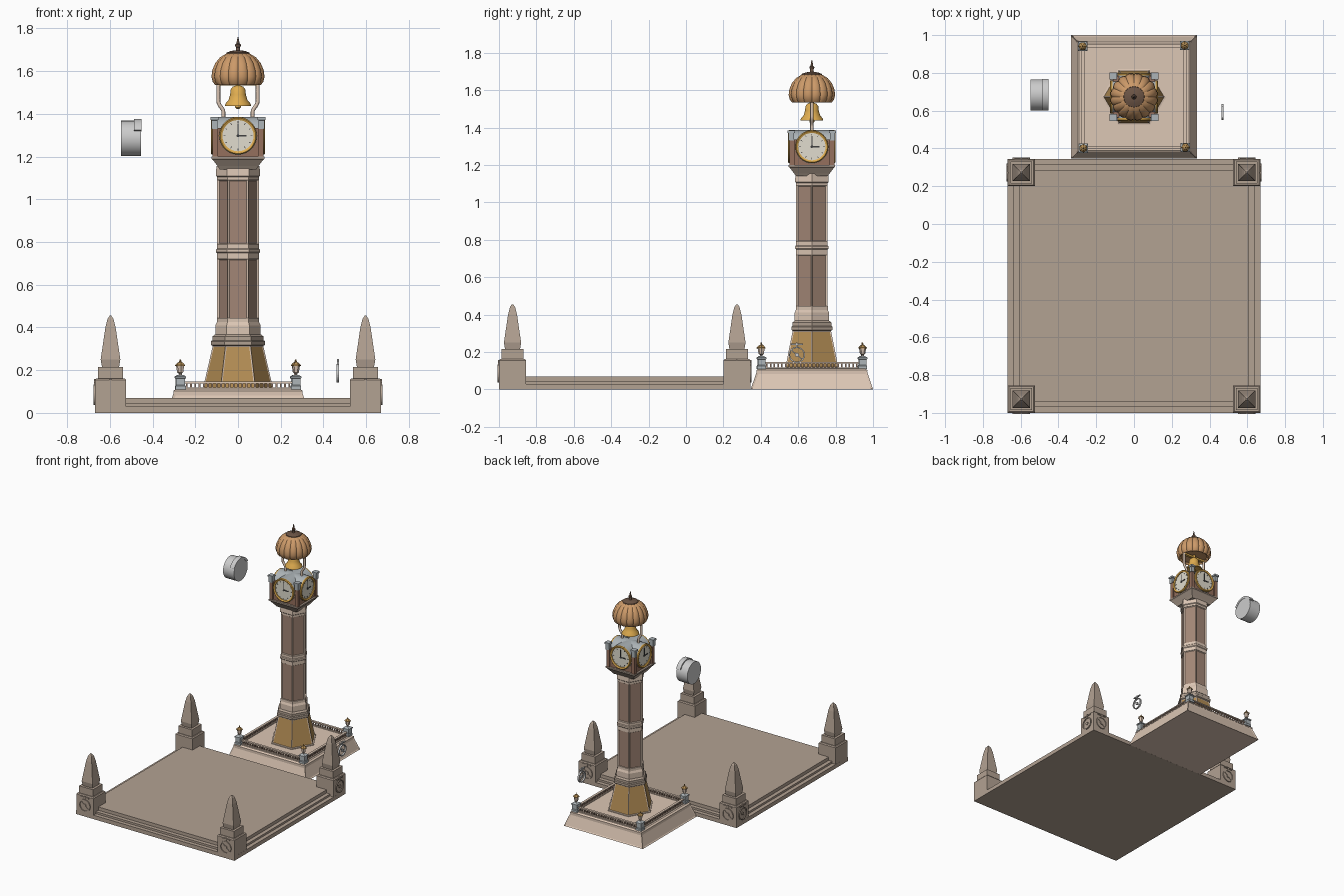
import bpy, bmesh, math
from mathutils import Matrix, Vector

if "Cube" in bpy.data.objects:
    bpy.data.objects.remove(bpy.data.objects["Cube"])

I = Matrix.Identity(4)
TY = 0.673                     # tower centre in y


def mat(name, r, g, b):
    m = bpy.data.materials.new(name)
    m.diffuse_color = (r, g, b, 1)
    m.use_nodes = True
    m.node_tree.nodes["Principled BSDF"].inputs["Base Color"].default_value = m.diffuse_color
    return m


STONE = mat("stone", .45, .36, .29)
CREAM = mat("cream", .72, .57, .46)
PANEL = mat("panel_brown", .36, .24, .18)
WOOD = mat("ochre", .46, .27, .09)
BROWN = mat("head_brown", .30, .16, .11)
GOLD = mat("gold", .75, .42, .08)
COPPER = mat("copper", .60, .32, .14)
DIAL = mat("dial", .75, .72, .62)
DARK = mat("dark", .05, .05, .05)
CAP = mat("cap_brown", .15, .09, .06)
SLATE = mat("pale_slate", .42, .46, .48)


def finish(name, bm, mats, M=I, smooth=False):
    bmesh.ops.recalc_face_normals(bm, faces=bm.faces)
    bm.transform(M)
    me = bpy.data.meshes.new(name)
    bm.to_mesh(me)
    bm.free()
    for m in mats:
        if m:
            me.materials.append(m)
    ob = bpy.data.objects.new(name, me)
    bpy.context.collection.objects.link(ob)
    if smooth:
        bpy.ops.object.select_all(action='DESELECT')
        bpy.context.view_layer.objects.active = ob
        ob.select_set(True)
        bpy.ops.object.shade_smooth_by_angle(angle=math.radians(35))
    return ob


def boxes(name, items, m=None, M=I):
    """Several (centre, size) boxes in one mesh."""
    bm = bmesh.new()
    for c, s in items:
        bmesh.ops.create_cube(bm, size=1, matrix=Matrix.Translation(c) @ Matrix.Diagonal((*s, 1)))
    return finish(name, bm, [m], M)


def loft(name, prof, n, m=None, M=I, smooth=False, rot=0.0, panel=None, lobes=None, closed=False):
    """Stack of n-gons from (radius, z); panel=(inset, depth, material) recesses the sides."""
    bm = bmesh.new()
    rings = []
    for r, z in prof:
        ring = []
        for i in range(n):
            a = rot + 2 * math.pi * i / n
            k = r * (lobes(a) if lobes else 1)
            ring.append(bm.verts.new((k * math.cos(a), k * math.sin(a), z)))
        rings.append(ring)
    sides = []
    pairs = list(zip(rings, rings[1:])) + ([(rings[-1], rings[0])] if closed else [])
    for a, b in pairs:
        for i in range(n):
            j = (i + 1) % n
            sides.append(bm.faces.new((a[i], a[j], b[j], b[i])))
    if not closed:
        bm.faces.new(rings[0][::-1])
        bm.faces.new(rings[-1])
    mats = [m]
    if panel:
        bmesh.ops.recalc_face_normals(bm, faces=bm.faces)
        bmesh.ops.inset_individual(bm, faces=sides, thickness=panel[0], depth=-panel[1])
        mats.append(panel[2])
        for f in sides:
            f.material_index = 1
    return finish(name, bm, mats, M, smooth)


def square(name, prof, m, M=I, **kw):
    """Square loft, where prof holds half-widths."""
    return loft(name, [(h * math.sqrt(2), z) for h, z in prof], 4, m, M, rot=math.pi / 4, **kw)


def at(x, y, z=0):
    return Matrix.Translation((x, y, z))


def turn(a):
    return Matrix.Rotation(a, 4, 'Z')


FACE = Matrix.Rotation(math.pi / 2, 4, 'X')      # local z -> -y


def emblem(name, M, r, m=None):
    """Ring with a hub, slanted bar, and a stem with crossbar; faces -y."""
    loft(name + "_ring", [(r, -.006), (r, .006), (r * .84, .006), (r * .84, -.006)], 32, m, M @ FACE, closed=True)
    loft(name + "_hub", [(r * .25, -.005), (r * .25, .006)], 16, m, M @ FACE)
    boxes(name + "_bar", [((0, 0, 0), (r * 1.8, .006, .006))], m, M @ Matrix.Rotation(.7, 4, 'Y'))
    boxes(name + "_cross", [((0, 0, r * 1.25), (.008, .01, r * .6)),
                            ((0, 0, r * 1.32), (r * 1.5, .01, .008))], m, M)


# stepped platform
boxes("platform", [((0, -.3275, .015), (1.34, 1.345, .03)),
                   ((0, -.3275, .0225), (1.28, 1.285, .045)),
                   ((0, -.3275, .035), (1.22, 1.225, .07))], STONE)

# corner posts with obelisks
for sx in (-1, 1):
    for sy, y in ((-1, -.9275), (1, .2725)):
        P = at(sx * .597, y)
        square("post", [(.0725, 0), (.0725, .155), (.066, .162), (.058, .162), (.058, .215)], STONE, P)
        square("obelisk", [(.04, .215), (.046, .25), (.024, .4), (.014, .44), (.004, .455)], STONE, P)
        emblem("post_emblem_y", P @ turn(0 if sy < 0 else math.pi) @ at(0, -.073, .085), .047, STONE)
        if sy > 0:
            emblem("post_emblem_x", P @ turn(sx * math.pi / 2) @ at(0, -.073, .085), .047, STONE)

# tower terrace
T = at(0, TY)
S = T @ Matrix.Diagonal((1.02, 1, 1, 1))
square("terrace", [(.3275, 0), (.295, .095)], CREAM, S, panel=(.015, .004, CREAM))
square("terrace_top", [(.297, .095), (.297, .103), (.285, .112)], CREAM, S)

# balustrade and lamps
for k in range(4):
    R = T @ turn(k * math.pi / 2)
    boxes("balustrade_rail", [((0, -.268, .142), (.52, .018, .008)),
                              ((0, -.268, .115), (.52, .018, .006))], CREAM, R)
    boxes("balusters", [((-.24 + i * .02, -.268, .128), (.008, .008, .022)) for i in range(25)], PANEL, R)
    L = R @ at(.272, -.268)
    square("lamp_pedestal", [(.024, .11), (.024, .125), (.02, .13), (.02, .16), (.025, .163), (.025, .17),
                             (.012, .178)], SLATE, L)
    loft("lamp_lantern", [(.005, .175), (.006, .185), (.013, .19), (.018, .22)], 6, CREAM, L)
    loft("lamp_cap", [(.023, .22), (.023, .224), (.01, .236), (.004, .238), (.002, .25)], 6, WOOD, L)

# flared hexagonal foot
loft("foot_panels", [(.165, .11), (.118, .315)], 6, CREAM, T, panel=(.009, .003, WOOD))
loft("foot_sill", [(.17, .108), (.17, .118), (.16, .12)], 6, CREAM, T)
loft("foot_moulding", [(.112, .31), (.127, .318), (.127, .335), (.12, .34), (.12, .358), (.106, .368)], 6, STONE, T)

# hexagonal shaft with recessed panels
loft("shaft_plinth", [(.106, .36), (.106, .41), (.099, .425), (.099, .445)], 6, CREAM, T)
for z0, z1 in ((.43, .725), (.785, 1.095)):
    loft("shaft_stage", [(.098, z0), (.098, z1)], 6, CREAM, T, panel=(.013, .007, PANEL))
loft("shaft_band", [(.098, .72), (.098, .748), (.103, .753), (.103, .765), (.098, .77), (.098, .79)], 6, CREAM, T)
loft("shaft_neck", [(.098, 1.09), (.098, 1.105), (.104, 1.11), (.101, 1.155)], 6, CREAM, T)

# clock head
square("head_flare", [(.085, 1.14), (.095, 1.155), (.118, 1.185), (.124, 1.19), (.124, 1.2)], STONE, T)
square("clock_box", [(.11, 1.2), (.11, 1.335)], BROWN, T)
for k in range(4):
    R = T @ turn(k * math.pi / 2)
    C = R @ at(0, -.11, 1.298) @ FACE
    square("head_corner", [(.013, 1.2), (.013, 1.335)], BROWN, R @ at(.107, -.107))
    square("head_pinnacle", [(.014, 1.33), (.014, 1.37), (.019, 1.372), (.019, 1.385)], SLATE, R @ at(.11, -.11))
    loft("dial", [(.076, -.01), (.076, .006)], 48, DIAL, C)
    loft("dial_ring", [(.088, -.02), (.088, .012), (.083, .017), (.073, .012), (.073, -.02)], 48, GOLD, C,
         closed=True, smooth=True)
    bm = bmesh.new()
    for h in range(12):
        bmesh.ops.create_cube(bm, size=1, matrix=Matrix.Rotation(h * math.pi / 6, 4, 'Z') @ at(0, .064, .0065)
                              @ Matrix.Diagonal((.003, .01, .002, 1)))
    finish("hour_marks", bm, [DARK], C)
    boxes("clock_hands", [((0, .026, .009), (.005, .064, .003)), ((.018, 0, .009), (.045, .007, .003))], DARK, C)
    loft("hand_hub", [(.007, .006), (.007, .012)], 12, DARK, C)

# crossing barrel roofs over the dials
for k in range(2):
    loft("barrel_roof", [(.089, -.113), (.089, .113)], 48, SLATE,
         T @ turn(k * math.pi / 2) @ at(0, 0, 1.297) @ FACE, smooth=True)

# belfry struts
for sx in (-1, 1):
    cu = bpy.data.curves.new("belfry_strut", 'CURVE')
    cu.dimensions = '3D'
    cu.bevel_depth = .009
    cu.bevel_resolution = 2
    sp = cu.splines.new('BEZIER')
    pts = [(.068, 1.34), (.068, 1.405), (.092, 1.46), (.092, 1.57)]
    sp.bezier_points.add(len(pts) - 1)
    for bp, (x, z) in zip(sp.bezier_points, pts):
        bp.co = (sx * x, TY, z)
        bp.handle_left = bp.co - Vector((0, 0, .022))
        bp.handle_right = bp.co + Vector((0, 0, .022))
    cu.use_fill_caps = True
    cu.materials.append(CREAM)
    ob = bpy.data.objects.new("belfry_strut", cu)
    bpy.context.collection.objects.link(ob)
    bpy.ops.object.select_all(action='DESELECT')
    bpy.context.view_layer.objects.active = ob
    ob.select_set(True)
    bpy.ops.object.convert(target='MESH')

# bell
loft("bell", [(.05, 1.445), (.061, 1.438), (.059, 1.448), (.044, 1.465), (.037, 1.49), (.034, 1.515),
              (.024, 1.528), (.012, 1.532)], 32, GOLD, T, smooth=True)
loft("bell_clapper", [(.006, 1.424), (.014, 1.43), (.014, 1.438), (.006, 1.447)], 16, GOLD, T, smooth=True)
loft("bell_hanger", [(.012, 1.525), (.012, 1.57)], 12, GOLD, T)
boxes("bell_yoke", [((0, 0, 1.54), (.18, .02, .014))], GOLD, T)

# lobed dome
loft("dome", [(.01, 1.558), (.095, 1.55), (.108, 1.535), (.12, 1.55), (.126, 1.575), (.122, 1.605), (.108, 1.638),
              (.085, 1.665), (.055, 1.683), (.02, 1.69)], 128, COPPER, T, smooth=True,
     lobes=lambda a: .94 + .06 * abs(math.sin(8 * a)) ** .6)
loft("dome_cap", [(.056, 1.678), (.054, 1.687), (.035, 1.694), (.014, 1.698)], 32, CAP, T, smooth=True)
loft("finial", [(.011, 1.69), (.009, 1.712), (.013, 1.718), (.013, 1.724), (.007, 1.73), (.005, 1.745),
                (.001, 1.762)], 12, CAP, T, smooth=True)

# detached drum with half hood
D = at(-.5, .683, 1.285) @ Matrix.Rotation(math.pi / 2, 4, 'Y')     # local z -> +x, local -x -> up
loft("drum", [(.083, -.047), (.083, .046)], 48, None, D, smooth=True)
bm = bmesh.new()
hood = []
for i in range(17):
    a = math.radians(115 + 130 * i / 16)
    hood.append([bm.verts.new((r * math.cos(a), r * math.sin(a), z))
                 for r, z in ((.092, .012), (.092, .048), (.075, .048), (.075, .012))])
for a, b in zip(hood, hood[1:]):
    for i in range(4):
        bm.faces.new((a[i], a[(i + 1) % 4], b[(i + 1) % 4], b[i]))
bm.faces.new(hood[0])
bm.faces.new(hood[-1])
finish("drum_hood", bm, [], D, smooth=True)

# detached emblem
emblem("loose_emblem", at(.468, .593, .185) @ turn(math.pi / 2), .043)
